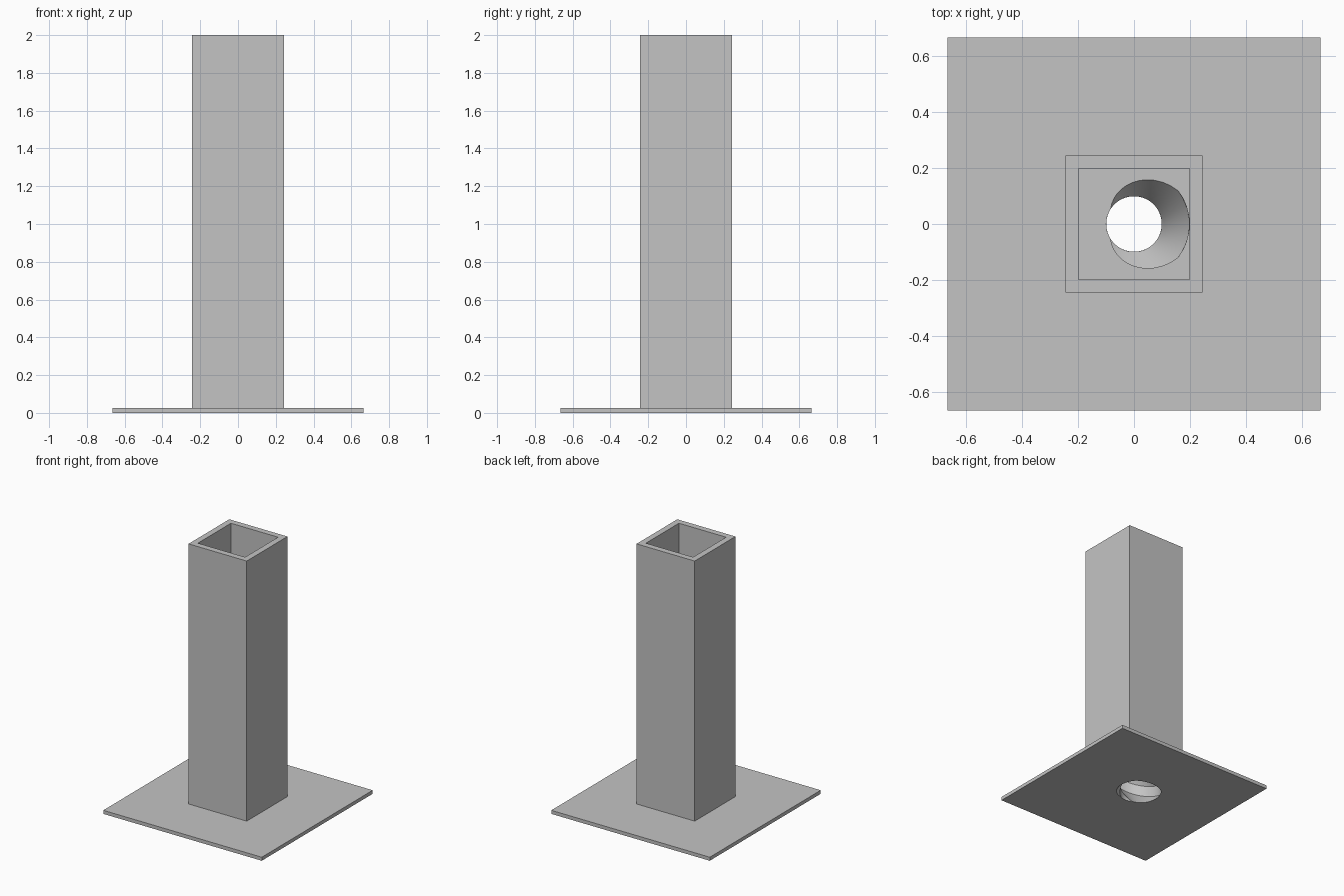
import bpy, bmesh
from math import cos, sin, pi, radians
from mathutils import Vector

cube = bpy.data.objects.get("Cube")
if cube:
    bpy.data.objects.remove(cube, do_unlink=True)

PLATE, PLATE_TOP = 0.665, 0.027      # half width, thickness
OUTER, INNER, TOP = 0.244, 0.198, 2.0
FLOOR, PITCH = 0.7, 0.4              # height of the threaded block, thread lead
MAJOR, MINOR = 0.197, 0.099          # thread radii
ROOT, CREST = 37, 147                # half angles bounding the thread flank

grey = bpy.data.materials.new("plain grey")
grey.use_nodes = True
grey.diffuse_color = (0.55, 0.55, 0.55, 1)
grey.node_tree.nodes["Principled BSDF"].inputs["Base Color"].default_value = grey.diffuse_color


def square(half, z):
    return [Vector((x * half, y * half, z)) for x, y in ((-1, -1), (1, -1), (1, 1), (-1, 1))]


def span(start, end, count):
    return [start + (end - start) * i / count for i in range(count)]


ANGLES = (span(-ROOT, ROOT, 8) + span(ROOT, CREST, 12)
          + span(CREST, 360 - CREST, 8) + span(360 - CREST, 360 - ROOT, 12))


def thread_section(z):
    """Horizontal slice of the screw hole: wide root, sloping flanks, narrow crest."""
    phase = 2 * pi * (z - FLOOR) / PITCH
    points = []
    for a in ANGLES:
        off = min(max(abs((a + 180) % 360 - 180), ROOT), CREST)
        r = MAJOR + (MINOR - MAJOR) * (off - ROOT) / (CREST - ROOT)
        t = radians(a) + phase
        points.append(Vector((r * cos(t), r * sin(t), z)))
    return points


def loft(bm, loops):
    rings = [[bm.verts.new(p) for p in loop] for loop in loops]
    for a, b in zip(rings, rings[1:]):
        n = len(a)
        for i in range(n):
            j = (i + 1) % n
            bm.faces.new((a[i], a[j], b[j], b[i]))
    return rings


def ring_edges(bm, ring):
    edges = []
    for a, b in zip(ring, ring[1:] + ring[:1]):
        edges.append(bm.edges.get((a, b)) or bm.edges.new((a, b)))
    return edges


def fill_between(bm, outer, inner, up):
    """Flat cap between a square and the screw hole."""
    edges = ring_edges(bm, outer) + ring_edges(bm, inner)
    made = bmesh.ops.triangle_fill(bm, edges=edges, use_beauty=True, normal=(0, 0, up))
    for f in made["geom"]:
        if isinstance(f, bmesh.types.BMFace):
            f.normal_update()
            if f.normal.z * up < 0:
                f.normal_flip()


def finish(name, bm):
    mesh = bpy.data.meshes.new(name)
    bm.to_mesh(mesh)
    bm.free()
    mesh.materials.append(grey)
    ob = bpy.data.objects.new(name, mesh)
    bpy.context.collection.objects.link(ob)
    bpy.ops.object.select_all(action="DESELECT")
    ob.select_set(True)
    bpy.context.view_layer.objects.active = ob
    bpy.ops.object.shade_smooth_by_angle(angle=radians(25))


# Base plate with the hole in its underside
bm = bmesh.new()
rings = loft(bm, [square(PLATE, 0), square(PLATE, PLATE_TOP), square(OUTER, PLATE_TOP)])
hole = [bm.verts.new(p) for p in thread_section(0)]
fill_between(bm, rings[0], hole, -1)
finish("base_plate", bm)

# Square hollow column, open at the top
bm = bmesh.new()
loft(bm, [square(OUTER, PLATE_TOP), square(OUTER, TOP), square(INNER, TOP), square(INNER, FLOOR)])
finish("square_column", bm)

# Floor of the column and the screw thread running down through it
bm = bmesh.new()
LAYERS = 84
rings = loft(bm, [thread_section(FLOOR * (1 - i / LAYERS)) for i in range(LAYERS + 1)])
rim = [bm.verts.new(p) for p in square(INNER, FLOOR)]
fill_between(bm, rim, rings[0], 1)
finish("threaded_socket", bm)
